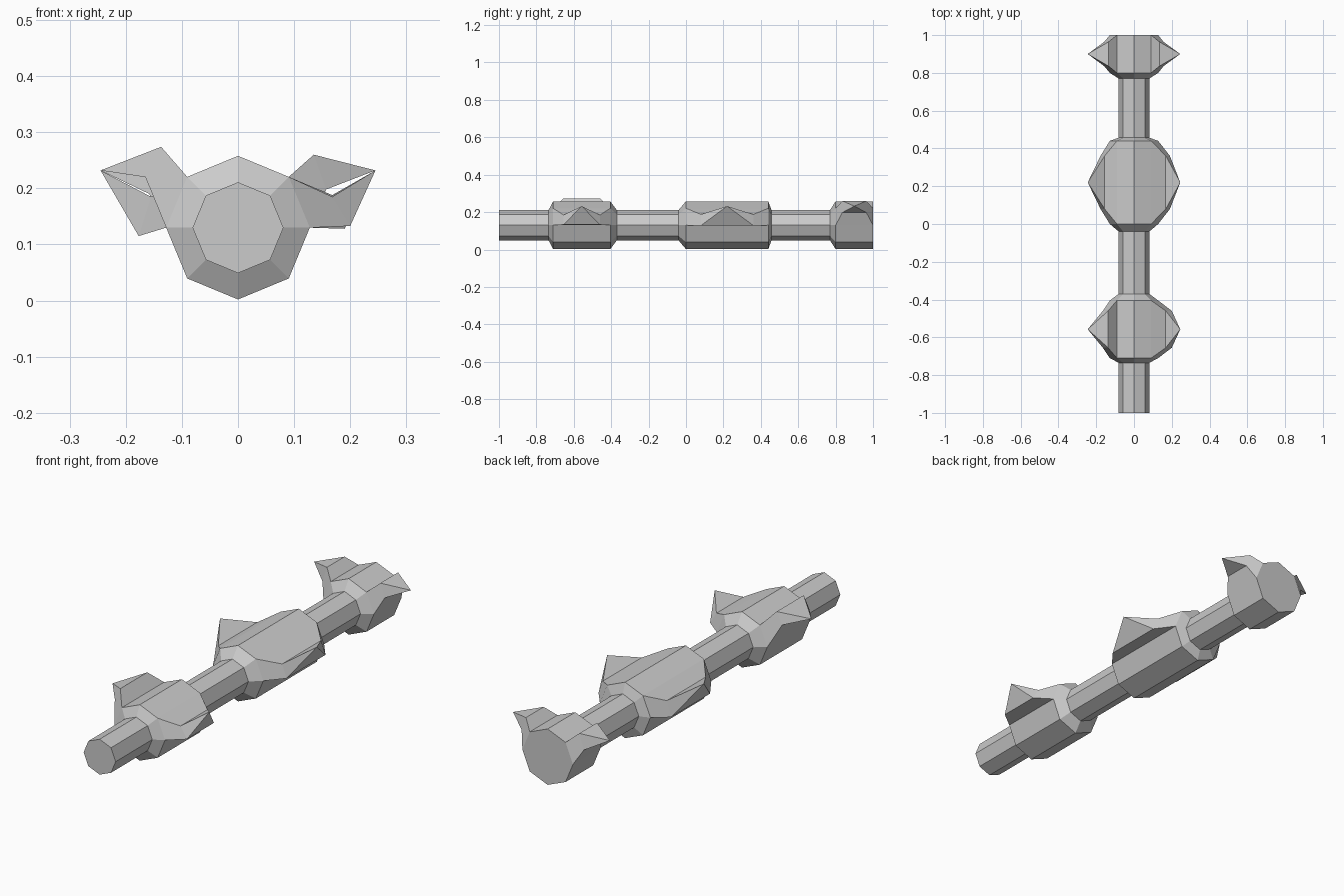
import bpy, bmesh
from math import sin, cos, pi

if "Cube" in bpy.data.objects:
    bpy.data.objects.remove(bpy.data.objects["Cube"])

THIN, THICK, ZC = 0.081, 0.128, 0.13

# Lathe profile along y: (y, radius) of each octagonal ring
rings = [(-1, THIN), (-0.735, THIN), (-0.71, THICK), (-0.405, THICK), (-0.37, THIN),
         (-0.04, THIN), (0.0, THICK), (0.44, THICK), (0.457, THIN),
         (0.77, THIN), (0.80, THICK), (1.0, THICK)]

# Spikes: (first ring of knot, side, upper mid edge x/z, lower mid edge x/z)
spikes = [(2, 1, (0.168, 0.185), (0.200, 0.133)),
          (2, -1, (0.137, 0.274), (0.165, 0.220)),
          (6, 1, (0.168, 0.188), (0.190, 0.128)),
          (6, -1, (0.155, 0.185), (0.177, 0.115)),
          (10, 1, (0.135, 0.260), (0.157, 0.198)),
          (10, -1, (0.135, 0.260), (0.158, 0.190))]
TIP = (0.245, 0.232)

bm = bmesh.new()

# Octagonal rod with thickened knots
loops = [[bm.verts.new((r * sin(i * pi / 4), y, ZC + r * cos(i * pi / 4)))
          for i in range(8)] for y, r in rings]
panels = {}
for k in range(len(loops) - 1):
    a, b = loops[k], loops[k + 1]
    for i in range(8):
        j = (i + 1) % 8
        panels[k, i] = bm.faces.new((a[i], a[j], b[j], b[i]))
bm.faces.new(loops[0])
bm.faces.new(loops[-1])


def grow_spike(k, side, upper, lower):
    """Extrude one upper side panel, taper it, and draw it out to a point."""
    face = panels[k, 1 if side > 0 else 6]
    mid_y = (rings[k][0] + rings[k + 1][0]) / 2
    outer = bmesh.ops.extrude_discrete_faces(bm, faces=[face])["faces"][0]
    for v in outer.verts:
        x, z = upper if v.co.z > 0.175 else lower
        v.co = (side * x, mid_y + (v.co.y - mid_y) * 0.64, z)
    tip = bmesh.ops.poke(bm, faces=[outer])["verts"][0]
    tip.co = (side * TIP[0], mid_y, TIP[1])


for s in spikes:
    grow_spike(*s)

bmesh.ops.recalc_face_normals(bm, faces=bm.faces)
mesh = bpy.data.meshes.new("spiked_rod")
bm.to_mesh(mesh)
bm.free()
bpy.context.collection.objects.link(bpy.data.objects.new("spiked_rod", mesh))
